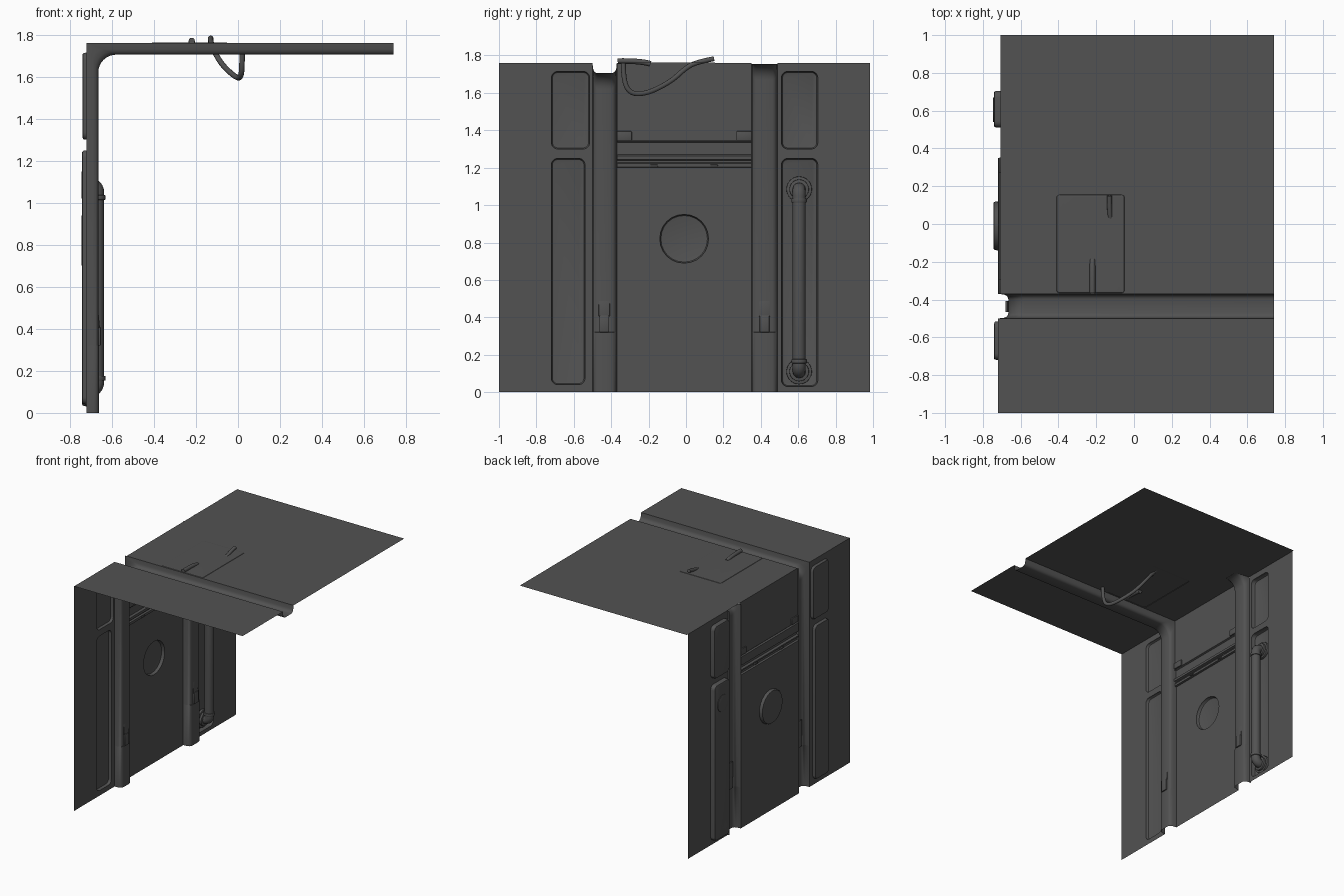
import bpy, bmesh, math
from mathutils import Vector

if "Cube" in bpy.data.objects:
    bpy.data.objects.remove(bpy.data.objects["Cube"])

WALL, REAR, ROOF, XMAX = -0.72, -0.707, 1.76, 0.74

# Dark painted steel
STEEL = bpy.data.materials.new("dark_steel")
STEEL.diffuse_color = (0.085, 0.085, 0.085, 1)
STEEL.use_nodes = True
STEEL.node_tree.nodes["Principled BSDF"].inputs["Base Color"].default_value = STEEL.diffuse_color


def activate(ob, angle):
    bpy.ops.object.select_all(action='DESELECT')
    ob.select_set(True)
    bpy.context.view_layer.objects.active = ob
    if ob.type == 'CURVE':
        bpy.ops.object.convert(target='MESH')
        ob = bpy.context.object
    ob.data.materials.append(STEEL)
    bpy.ops.object.shade_smooth_by_angle(angle=math.radians(angle))
    return ob


def finish(name, bm, angle=35):
    bmesh.ops.recalc_face_normals(bm, faces=bm.faces)
    me = bpy.data.meshes.new(name)
    bm.to_mesh(me)
    bm.free()
    ob = bpy.data.objects.new(name, me)
    bpy.context.collection.objects.link(ob)
    return activate(ob, angle)


def rounded(u0, u1, v0, v1, r, seg=6):
    pts = []
    for k, (cu, cv) in enumerate([(u1 - r, v1 - r), (u0 + r, v1 - r), (u0 + r, v0 + r), (u1 - r, v0 + r)]):
        for i in range(seg + 1):
            a = math.pi / 2 * (k + i / seg)
            pts.append((cu + r * math.cos(a), cv + r * math.sin(a)))
    return pts


# Sheet with pressed, rounded trays; place maps (u, v, depth) to 3D
def pressed_sheet(name, rect, trays, place):
    bm = bmesh.new()
    u0, u1, v0, v1 = rect

    def loop(pts, d):
        return [bm.verts.new(place(u, v, d)) for u, v in pts]

    def edges(vs):
        return [bm.edges.new((vs[i], vs[(i + 1) % len(vs)])) for i in range(len(vs))]

    es = edges(loop([(u0, v0), (u1, v0), (u1, v1), (u0, v1)], 0))
    rims = []
    for t in trays:
        rim = loop(rounded(*t[:5]), 0)
        es += edges(rim)
        rims.append(rim)
    bmesh.ops.triangle_fill(bm, use_beauty=True, edges=es)
    for (a, b, c, e, r, depth), prev in zip(trays, rims):
        for inset, f in ((0.002, 0.7), (0.006, 0.93), (0.012, 1.0)):
            cur = loop(rounded(a + inset, b - inset, c + inset, e - inset, r - inset), depth * f)
            for i in range(len(cur)):
                j = (i + 1) % len(cur)
                bm.faces.new((prev[i], prev[j], cur[j], cur[i]))
            prev = cur
        bm.faces.new(prev)
    return finish(name, bm)


def wall(y, z, d):
    return (WALL - d, y, z)


def rear_wall(y, z, d):
    return (REAR - d, y, z)


def roof(x, y, d):
    return (x, y, ROOF + d)


def skin(name, rows, angle=35):
    bm = bmesh.new()
    g = [[bm.verts.new(p) for p in row] for row in rows]
    for a, b in zip(g, g[1:]):
        for i in range(len(a) - 1):
            bm.faces.new((a[i], a[i + 1], b[i + 1], b[i]))
    return finish(name, bm, angle)


# Channel rib: U profile swept up the wall and round into the roof
def rib(name, y0, y1, along_roof):
    half = [(0, 0), (0.003, 0.03), (0.008, 0.043), (0.016, 0.051), (0.028, 0.055)]
    prof = [(y0 + a, d) for a, d in half] + [(y1 - a, d) for a, d in reversed(half)]
    rows = []
    for y, d in prof:
        k = d / 0.055
        r, x = 0.085 * k, WALL + d
        top = ROOF - (d if along_roof else 0.006)
        row = [(x + 0.003 * k, y, 0), (x + 0.003 * k, y, 0.32), (x, y, 0.321)]
        for i in range(9):
            a = math.pi / 2 * i / 8
            row.append((x + r * (1 - math.cos(a)), y, top - r + r * math.sin(a)))
        if along_roof:
            row.append((XMAX, y, top))
        rows.append(row)
    return skin(name, rows)


def box(name, lo, hi, bevel=0.004, slope=0):
    bm = bmesh.new()
    bmesh.ops.create_cube(bm, size=1)
    for v in bm.verts:
        top = v.co.z > 0
        v.co = [lo[i] + (v.co[i] + 0.5) * (hi[i] - lo[i]) for i in range(3)]
        if top and v.co.x > (lo[0] + hi[0]) / 2:
            v.co.x -= slope
    bmesh.ops.bevel(bm, geom=bm.edges[:], offset=bevel, segments=2, profile=0.5, affect='EDGES')
    return finish(name, bm)


def disc(name, centre, radius, depth, axis):
    bm = bmesh.new()
    bmesh.ops.create_cone(bm, cap_ends=True, segments=32, radius1=radius, radius2=radius, depth=depth)
    rims = [e for e in bm.edges if abs(e.verts[0].co.z - e.verts[1].co.z) < 1e-6]
    bmesh.ops.bevel(bm, geom=rims, offset=0.003, segments=2, profile=0.5, affect='EDGES')
    q = Vector((0, 0, 1)).rotation_difference(Vector(axis))
    for v in bm.verts:
        v.co = q @ v.co + Vector(centre)
    return finish(name, bm)


def tube(name, pts, radius, smooth):
    cu = bpy.data.curves.new(name, 'CURVE')
    cu.dimensions = '3D'
    cu.bevel_depth, cu.bevel_resolution, cu.use_fill_caps = radius, 4, True
    sp = cu.splines.new('NURBS' if smooth else 'POLY')
    sp.points.add(len(pts) - 1)
    for p, c in zip(sp.points, pts):
        p.co = (*c, 1)
    if smooth:
        sp.order_u, sp.use_endpoint_u, sp.resolution_u = 3, True, 8
    ob = bpy.data.objects.new(name, cu)
    bpy.context.collection.objects.link(ob)
    activate(ob, 40)


# Side wall sheets with upper and lower trays
pressed_sheet("front_wall", (-1, -0.5, 0, ROOF),
              [(-0.72, -0.54, 0.04, 1.25, 0.035, 0.022), (-0.72, -0.515, 1.3, 1.715, 0.035, 0.02)], wall)
pressed_sheet("rear_wall", (0.49, 0.985, 0, ROOF),
              [(0.51, 0.705, 0.03, 1.25, 0.035, 0.035), (0.51, 0.705, 1.3, 1.715, 0.035, 0.033)], rear_wall)

# Centre wall: lower sheet with round dish, stepped rails, upper sheet
pressed_sheet("centre_wall", (-0.37, 0.35, 0, 1.2), [(-0.14, 0.12, 0.69, 0.95, 0.127, 0.024)], wall)
steps = [(-0.72, 1.2), (-0.705, 1.203), (-0.705, 1.222), (-0.718, 1.227), (-0.718, 1.238), (-0.70, 1.243),
         (-0.70, 1.262), (-0.715, 1.27), (-0.715, 1.335), (-0.703, 1.34), (REAR, 1.345), (REAR, ROOF)]
skin("stepped_rails", [[(x, y, z) for x, z in steps] for y in (-0.37, 0.35)], 20)
for y in (-0.17, 0.15):
    box("rail_clip", (-0.715, y - 0.02, 1.207), (-0.698, y + 0.02, 1.216), 0.002)
for y0, y1 in ((-0.37, -0.29), (0.27, 0.35)):
    box("corner_tab", (-0.715, y0, 1.345), (-0.697, y1, 1.395), 0.003)

# Roof sheets, the rear one carrying the raised hatch
pressed_sheet("front_roof", (WALL, XMAX, -1, -0.5), [], roof)
pressed_sheet("rear_roof", (REAR, XMAX, -0.37, 1), [(-0.41, -0.05, -0.365, 0.155, 0.016, 0.003)], roof)

# Channel ribs and their latches
rib("front_rib", -0.5, -0.37, True)
rib("rear_rib", 0.35, 0.49, False)
for y in (-0.437, 0.42):
    box("latch_block", (-0.68, y - 0.026, 0.32), (-0.653, y + 0.026, 0.41))
    box("latch_ramp", (-0.68, y - 0.03, 0.405), (-0.657, y + 0.03, 0.53), 0.003, 0.012)

# Pipe with elbows, flanges and collars
PY, PX, R = 0.605, -0.672, 0.035
path = [(-0.74, PY, 1.085)]
path += [(PX - R + R * math.sin(a), PY, 1.05 + R * math.cos(a)) for a in [math.pi / 2 * i / 6 for i in range(7)]]
path += [(x, y, 1.195 - z) for x, y, z in reversed(path)]
tube("wall_pipe", path, R, False)
for z in (1.085, 0.11):
    disc("pipe_flange", (-0.732, PY, z), 0.068, 0.02, (1, 0, 0))
    disc("pipe_ring", (-0.718, PY, z), 0.052, 0.024, (1, 0, 0))
for z in (1.025, 0.165):
    disc("pipe_collar", (PX, PY, z), 0.041, 0.022, (0, 0, 1))
disc("pipe_back_cap", (-0.742, PY, 1.085), 0.065, 0.008, (1, 0, 0))

# Hanging cable under the hatch and stub on top
tube("hanging_cable", [(0.02, -0.335, 1.76), (0.02, -0.335, 1.67), (0.015, -0.30, 1.595), (-0.01, -0.21, 1.595),
                       (-0.08, -0.08, 1.66), (-0.12, 0.0, 1.735), (-0.13, 0.06, 1.765), (-0.13, 0.15, 1.783)],
     0.013, True)
tube("cable_stub", [(-0.22, -0.365, 1.77), (-0.22, -0.24, 1.772), (-0.22, -0.19, 1.755)], 0.015, True)
